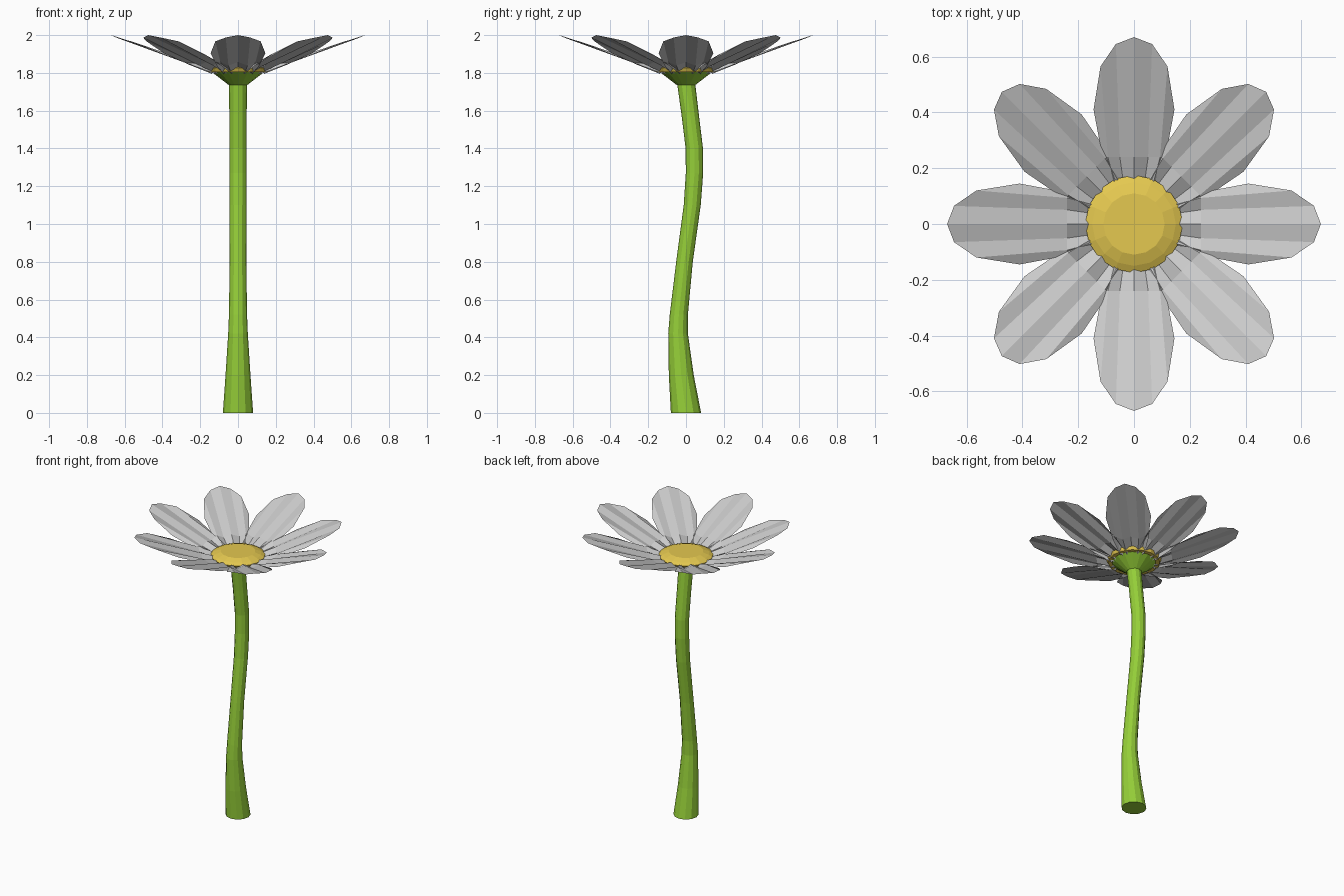
import bpy, bmesh
from math import sin, cos, pi

if "Cube" in bpy.data.objects:
    bpy.data.objects.remove(bpy.data.objects["Cube"])


def material(name, rgb):
    m = bpy.data.materials.new(name)
    m.diffuse_color = (*rgb, 1)
    m.use_nodes = True
    m.node_tree.nodes["Principled BSDF"].inputs["Base Color"].default_value = m.diffuse_color
    return m


def add_mesh(name, verts, faces, mat=None):
    me = bpy.data.meshes.new(name)
    me.from_pydata(verts, [], faces)
    bm = bmesh.new()
    bm.from_mesh(me)
    bmesh.ops.recalc_face_normals(bm, faces=bm.faces)
    bm.to_mesh(me)
    bm.free()
    ob = bpy.data.objects.new(name, me)
    bpy.context.collection.objects.link(ob)
    if mat:
        me.materials.append(mat)
    return ob


def rings(name, sections, n, mat):
    """Capped tube through horizontal rings given as (y, z, radius)."""
    verts = [(r * cos(2 * pi * i / n), y + r * sin(2 * pi * i / n), z)
             for y, z, r in sections for i in range(n)]
    faces = [(k * n + i, k * n + (i + 1) % n, (k + 1) * n + (i + 1) % n, (k + 1) * n + i)
             for k in range(len(sections) - 1) for i in range(n)]
    faces += [tuple(range(n)), tuple(range(len(verts) - n, len(verts)))]
    return add_mesh(name, verts, faces, mat)


green = material("leaf_green", (0.30, 0.62, 0.04))
yellow = material("pollen_yellow", (0.78, 0.58, 0.08))

# Curved, tapering stem
rings("stem", [(0, 0, .08), (-.025, .2, .066), (-.042, .42, .052), (-.038, .52, .048),
               (-.008, .8, .044), (.033, 1.1, .045), (.045, 1.27, .046),
               (.044, 1.4, .046), (.022, 1.58, .046), (0, 1.75, .048)], 12, green)

# Flared cup under the petals
rings("flower_cup", [(0, 1.735, .048), (0, 1.825, .165)], 16, green)

# Low domed centre
rings("flower_centre", [(0, 1.805, .165), (0, 1.825, .175), (0, 1.838, .15), (0, 1.852, .11)],
      16, yellow)

# Pleated petals: each fold runs from the base to one point of the rounded tip
tips = [(.41, -.145), (.565, -.12), (.645, -.065), (.67, 0),
        (.645, .065), (.565, .12), (.41, .145)]


def petal(angle):
    verts = []
    for i, (r_end, w) in enumerate(tips):
        sign = 1 if i % 2 else -1
        end_fold = 0 if i == 3 else .004
        for r, s, fold in ((.12, .52, .011), (.24, .78, .009), (r_end, 1, end_fold)):
            z = 2.0 - (.67 - r) * .353 + sign * fold
            x, y = r, w * s
            verts.append((x * cos(angle) - y * sin(angle), x * sin(angle) + y * cos(angle), z))
    faces = [(i * 3 + k, i * 3 + k + 1, i * 3 + k + 4, i * 3 + k + 3)
             for i in range(6) for k in range(2)]
    return verts, faces


for p in range(8):
    v, f = petal(p * pi / 4)
    add_mesh(f"petal_{p + 1}", v, f)
